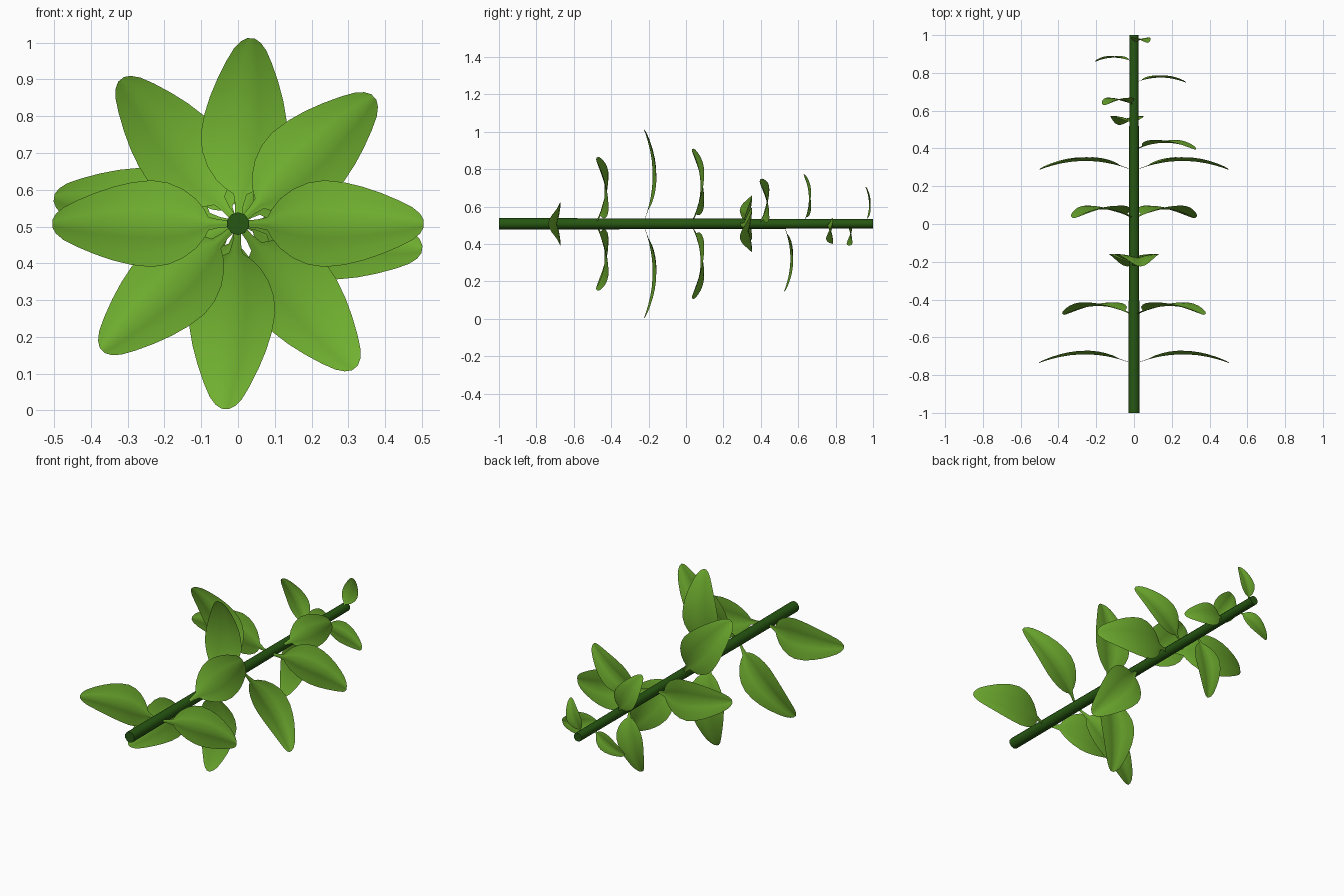
import bpy, math
from mathutils import Vector

cube = bpy.data.objects.get("Cube")
if cube:
    bpy.data.objects.remove(cube)


def make_material(name, rgb):
    m = bpy.data.materials.new(name)
    m.use_nodes = True
    m.diffuse_color = (*rgb, 1)
    m.node_tree.nodes["Principled BSDF"].inputs["Base Color"].default_value = (*rgb, 1)
    return m


leaf_green = make_material("leaf green", (0.165, 0.44, 0.03))
stem_green = make_material("dark stem green", (0.02, 0.095, 0.006))

AXIS_Z = 0.508

# Stem: a gently tapering rod lying along y
bpy.ops.mesh.primitive_cone_add(vertices=10, radius1=0.031, radius2=0.025, depth=2,
                                location=(0, 0, AXIS_Z), rotation=(-math.pi / 2, 0, 0))
stem = bpy.context.object
stem.name = "stem"
stem.data.materials.append(stem_green)
bpy.ops.object.shade_smooth_by_angle(angle=math.radians(40))

# Leaf outline: distance from the stem axis, half width
OUTLINE = [(0.02, 0.009), (0.05, 0.011), (0.08, 0.018), (0.092, 0.04), (0.115, 0.068),
           (0.15, 0.094), (0.19, 0.111), (0.235, 0.118), (0.29, 0.112), (0.34, 0.1),
           (0.39, 0.083), (0.44, 0.062), (0.475, 0.044), (0.495, 0.027), (0.505, 0.01)]
ACROSS = [-1, -0.66, -0.33, 0, 0.33, 0.66, 1]


def add_leaf(name, y, angle, length):
    """Thin arched blade with a raised midrib, on a narrow stalk."""
    s = length / 0.505
    out = Vector((math.cos(angle), 0, math.sin(angle)))
    side = Vector((-math.sin(angle), 0, math.cos(angle)))
    verts, faces = [], []
    for r, w in OUTLINE:
        arch = 0.045 * (1 - ((r - 0.26) / 0.24) ** 2)
        for t in ACROSS:
            fold = 0.17 * w * (1 - (1 - abs(t)) ** 2)
            p = out * (r * s) + side * (t * w * s)
            verts.append(p + Vector((0, y + (arch + fold) * s, AXIS_Z)))
    n = len(ACROSS)
    for i in range(len(OUTLINE) - 1):
        for j in range(n - 1):
            a = i * n + j
            faces.append((a, a + n, a + n + 1, a + 1))
    mesh = bpy.data.meshes.new(name)
    mesh.from_pydata(verts, [], faces)
    mesh.materials.append(leaf_green)
    mesh.shade_smooth()
    obj = bpy.data.objects.new(name, mesh)
    bpy.context.collection.objects.link(obj)


TURN = math.radians(43)

# Large opposite pairs, each turned from the one before
for k in range(5):
    for half, label in enumerate(("a", "b")):
        add_leaf(f"leaf_pair_{k + 1}_{label}", -0.735 + 0.256 * k,
                 k * TURN + half * math.pi, 0.505)

# Single leaves on alternating sides, shrinking toward the back end
SINGLES = [(0.395, 0.395), (0.525, 0.37), (0.63, 0.305),
           (0.75, 0.285), (0.86, 0.23), (0.96, 0.21)]
for i, (y, length) in enumerate(SINGLES):
    k = i + 5
    add_leaf(f"single_leaf_{i + 1}", y, k * TURN + (k % 2) * math.pi, length)
